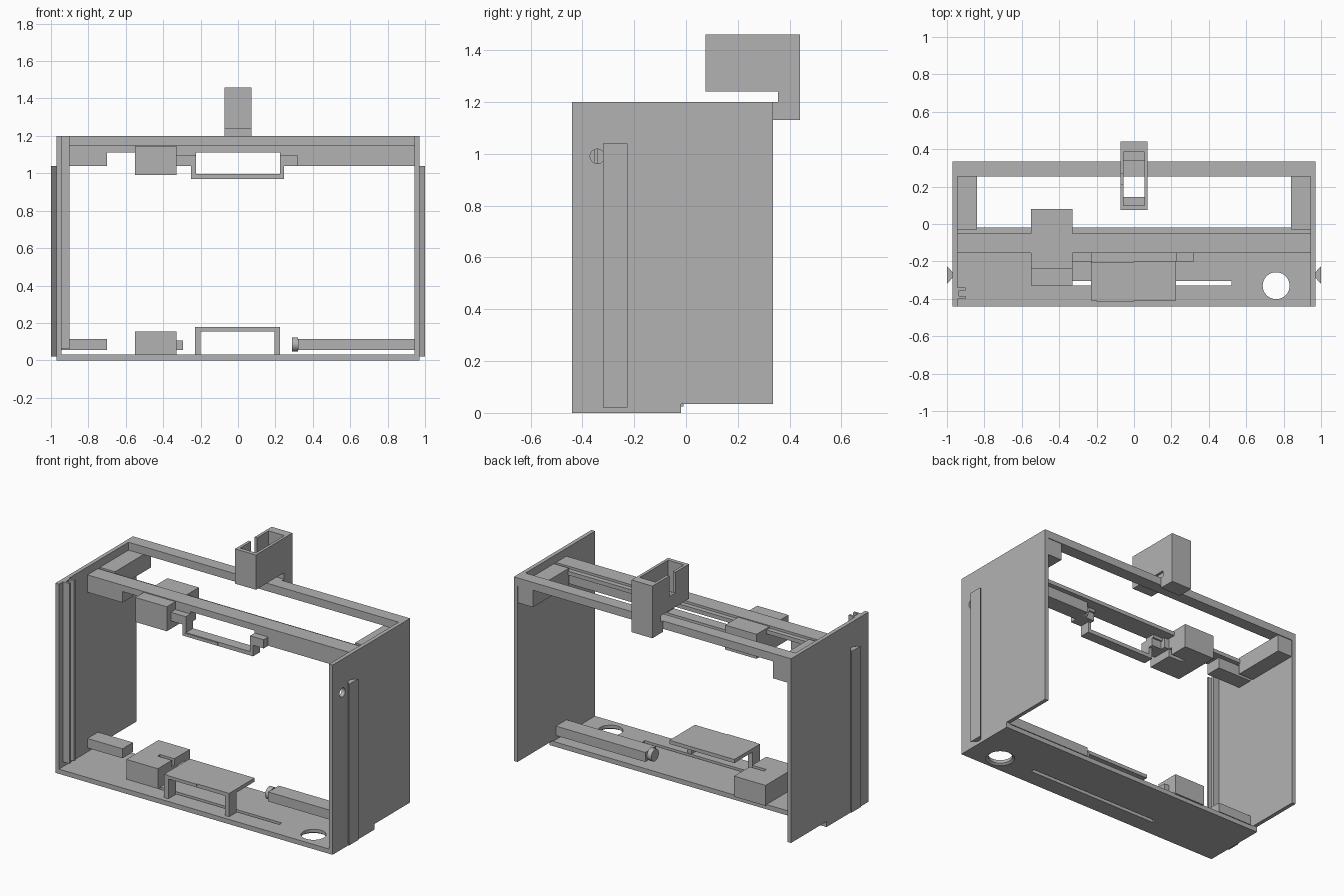
import bpy
import bmesh
from math import radians

cube = bpy.data.objects.get("Cube")
if cube:
    bpy.data.objects.remove(cube, do_unlink=True)

grey = bpy.data.materials.new("plain_grey")
grey.use_nodes = True
COLOUR = (0.45, 0.45, 0.45, 1)
grey.diffuse_color = COLOUR
grey.node_tree.nodes["Principled BSDF"].inputs["Base Color"].default_value = COLOUR


def finish(name, bm):
    bmesh.ops.recalc_face_normals(bm, faces=bm.faces)
    mesh = bpy.data.meshes.new(name)
    bm.to_mesh(mesh)
    bm.free()
    mesh.materials.append(grey)
    ob = bpy.data.objects.new(name, mesh)
    bpy.context.collection.objects.link(ob)
    return ob


def box(name, x, y, z):
    """Box from three (low, high) ranges."""
    bm = bmesh.new()
    bmesh.ops.create_cube(bm, size=1)
    for v in bm.verts:
        for i, (lo, hi) in enumerate((x, y, z)):
            v.co[i] = hi if v.co[i] > 0 else lo
    return finish(name, bm)


def prism(name, profile, axis, lo, hi):
    """Extrude a closed profile along the x or z axis."""
    bm = bmesh.new()
    place = (lambda p: (lo, *p)) if axis == "x" else (lambda p: (*p, lo))
    face = bm.faces.new([bm.verts.new(place(p)) for p in profile])
    new = bmesh.ops.extrude_face_region(bm, geom=[face])["geom"]
    move = (hi - lo, 0, 0) if axis == "x" else (0, 0, hi - lo)
    bmesh.ops.translate(bm, vec=move, verts=[v for v in new if isinstance(v, bmesh.types.BMVert)])
    return finish(name, bm)


def cylinder(name, centre, r1, r2, depth, along_x=False):
    bm = bmesh.new()
    bmesh.ops.create_cone(bm, cap_ends=True, segments=40, radius1=r1, radius2=r2, depth=depth)
    ob = finish(name, bm)
    ob.location = centre
    if along_x:
        ob.rotation_euler.y = radians(90)
    return ob


def cut(target, *cutters):
    """Subtract the cutters and throw them away."""
    for c in cutters:
        mod = target.modifiers.new("cut", "BOOLEAN")
        mod.operation = "DIFFERENCE"
        mod.solver = "EXACT"
        mod.object = c
        bpy.context.view_layer.update()
        bpy.context.view_layer.objects.active = target
        bpy.ops.object.modifier_apply(modifier=mod.name)
        bpy.data.objects.remove(c, do_unlink=True)


# Side panels with dovetail rails and upper ledges
panel_profile = [(-0.44, 0), (-0.02, 0), (-0.02, 0.035), (0.335, 0.035), (0.335, 1.2), (-0.44, 1.2)]
for side, s in (("left", 1), ("right", -1)):
    panel = prism(side + "_panel", panel_profile, "x", s * 0.945, s * 0.97)
    if s > 0:
        cut(panel, cylinder("panel_hole", (0.96, -0.342, 0.99), 0.028, 0.028, 0.2, True))
    prism(side + "_dovetail_rail",
          [(s * 0.968, -0.285), (s * 0.968, -0.26), (s, -0.225), (s, -0.32)], "z", 0.02, 1.04)
    box(side + "_upper_ledge", sorted((s * 0.84, s * 0.95)), (-0.03, 0.33), (1.04, 1.15))

# Channel on the inside of the right panel
channel = box("inner_channel", (-0.95, -0.9), (-0.4, -0.34), (0.06, 1.2))
cut(channel, box("groove", (-0.935, -0.85), (-0.385, -0.355), (0, 1.3)))

# Floor with finger hole and slot
floor = box("floor", (-0.96, 0.96), (-0.44, -0.02), (0, 0.03))
cut(floor,
    cylinder("hole", (0.76, -0.33, 0), 0.072, 0.072, 0.2),
    cylinder("countersink", (0.76, -0.33, 0), 0.1, 0.072, 0.02),
    box("slot", (-0.42, 0.52), (-0.33, -0.305), (-0.1, 0.1)))

# Top frame bars
box("back_bar", (-0.96, 0.96), (0.255, 0.335), (1.15, 1.2))
box("middle_bar", (-0.95, 0.95), (-0.155, -0.05), (1.11, 1.15))
box("middle_bar_lip", (-0.95, 0.95), (-0.055, -0.02), (1.11, 1.135))

# Carrier rods, repeated low and high
for level, lo, hi in (("lower", 0.055, 0.115), ("upper", 1.04, 1.115)):
    mid = (lo + hi) / 2
    box(level + "_right_rod", (-0.95, -0.7), (-0.155, -0.05), (lo, hi))
    box(level + "_left_rod", (0.32, 0.95), (-0.155, -0.05), (lo, hi))
    cylinder(level + "_rod_tip", (0.306, -0.105, mid), 0.038, 0.038, 0.032, True)
    box(level + "_box_tip", (-0.34, -0.295), (-0.14, -0.07), (lo, hi - 0.01))

# Slotted housings
lower = box("lower_housing", (-0.55, -0.33), (-0.33, -0.01), (0.025, 0.155))
cut(lower, box("slot", (-0.43, -0.3), (-0.19, -0.165), (0.11, 0.2)))
upper = box("upper_housing", (-0.55, -0.33), (-0.24, 0.08), (0.99, 1.145))
cut(upper, box("slot", (-0.43, -0.3), (-0.07, -0.045), (0.9, 1.04)))

# Small table on the floor
box("table_top", (-0.23, 0.225), (-0.41, -0.155), (0.155, 0.178))
for side, a, b in (("right", -0.23, -0.2), ("left", 0.195, 0.225)):
    box("table_leg_" + side, (a, b), (-0.41, -0.335), (0.02, 0.16))
box("table_lip", (-0.2, 0), (-0.415, -0.4), (0.163, 0.178))

# Hanging cradle under the middle bar
box("cradle_base", (-0.25, 0.245), (-0.2, -0.13), (0.97, 0.995))
box("cradle_lip", (-0.23, 0), (-0.205, -0.19), (0.977, 0.992))
for side, outer, inner, stem in (("right", -0.33, -0.225, -0.25), ("left", 0.32, 0.225, 0.245)):
    box("cradle_stem_" + side, sorted((stem, inner)), (-0.2, -0.13), (0.97, 1.09))
    box("cradle_arm_" + side, sorted((outer, inner)), (-0.2, -0.1), (1.04, 1.095))
    box("cradle_mount_" + side, sorted((outer, inner)), (-0.155, -0.09), (1.09, 1.115))

# Rear holder: open pocket over a back leg
holder = prism("rear_holder", [(0.075, 1.24), (0.355, 1.24), (0.355, 1.2), (0.335, 1.2),
                               (0.335, 1.13), (0.44, 1.13), (0.44, 1.46), (0.075, 1.46)],
               "x", -0.073, 0.073)
cut(holder,
    box("pocket", (-0.055, 0.055), (0.1, 0.385), (1.265, 1.6)),
    box("opening", (-0.055, 0.055), (0.145, 0.34), (1.21, 1.3)),
    box("side_slot", (-0.1, -0.04), (0.21, 0.27), (1.33, 1.6)))
